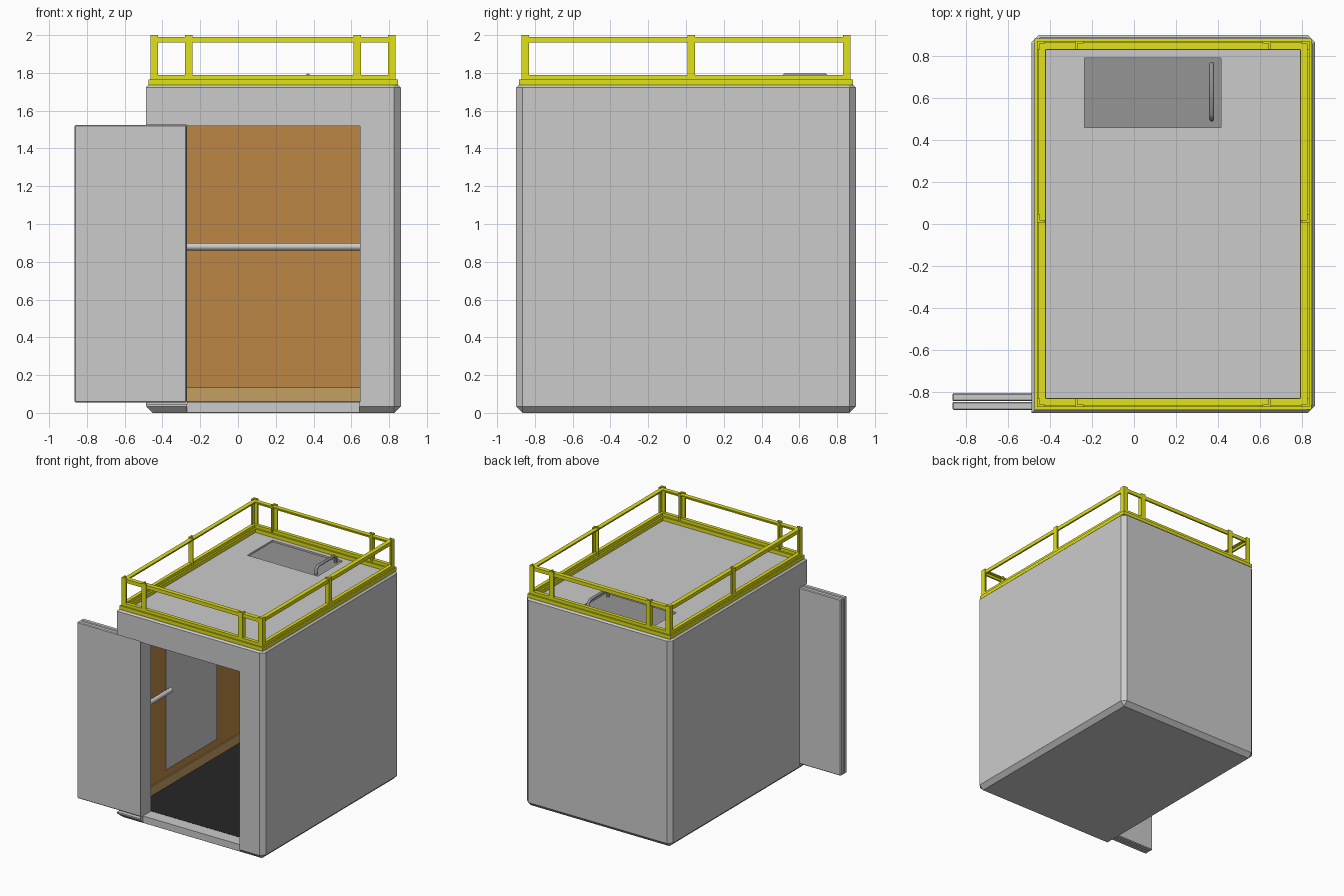
import bpy, bmesh
from mathutils import Vector

if "Cube" in bpy.data.objects:
    bpy.data.objects.remove(bpy.data.objects["Cube"])

def mat(name, r, g, b):
    m = bpy.data.materials.new(name)
    m.diffuse_color = (r, g, b, 1)
    m.use_nodes = True
    m.node_tree.nodes["Principled BSDF"].inputs["Base Color"].default_value = m.diffuse_color
    return m

YELLOW = mat("yellow_paint", 0.75, 0.75, 0.01)
BROWN = mat("brown_panel", 0.5, 0.24, 0.06)
TAN = mat("tan_trim", 0.55, 0.35, 0.12)
BLACK = mat("black_floor", 0.02, 0.02, 0.02)
DARK = mat("dark_grey", 0.3, 0.3, 0.3)

def finish(name, bm, material=None):
    bmesh.ops.recalc_face_normals(bm, faces=bm.faces)
    me = bpy.data.meshes.new(name)
    bm.to_mesh(me)
    bm.free()
    ob = bpy.data.objects.new(name, me)
    bpy.context.collection.objects.link(ob)
    if material:
        me.materials.append(material)
    return ob

def add_box(bm, x0, x1, y0, y1, z0, z1):
    vs = bmesh.ops.create_cube(bm, size=1)["verts"]
    for v in vs:
        v.co = Vector(((x0 + x1) / 2 + v.co.x * (x1 - x0),
                       (y0 + y1) / 2 + v.co.y * (y1 - y0),
                       (z0 + z1) / 2 + v.co.z * (z1 - z0)))

def box(name, dims, material=None, bevel=0):
    bm = bmesh.new()
    add_box(bm, *dims)
    if bevel:
        bmesh.ops.bevel(bm, geom=bm.edges[:], offset=bevel, segments=1, affect='EDGES')
    return finish(name, bm, material)

def ring(name, x0, x1, y0, y1, w, z0, z1, material):
    # rectangular frame of width w, mitred at the corners
    bm = bmesh.new()
    def loop(d, z):
        return [bm.verts.new(p) for p in ((x0 + d, y0 + d, z), (x1 - d, y0 + d, z),
                                          (x1 - d, y1 - d, z), (x0 + d, y1 - d, z))]
    loops = [loop(0, z0), loop(0, z1), loop(w, z1), loop(w, z0)]
    for a, b in zip(loops, loops[1:] + loops[:1]):
        for i in range(4):
            j = (i + 1) % 4
            bm.faces.new((a[i], a[j], b[j], b[i]))
    return finish(name, bm, material)

def angle_post(name, x, y, sx, sy, z0, z1, s=0.04, t=0.012):
    # L-section post, legs running from the outer corner (x, y) along sx, sy
    pts = [(0, 0), (s, 0), (s, t), (t, t), (t, s), (0, s)]
    bm = bmesh.new()
    f = bm.faces.new([bm.verts.new((x + a * sx, y + b * sy, z0)) for a, b in pts])
    r = bmesh.ops.extrude_face_region(bm, geom=[f])
    for v in r["geom"]:
        if isinstance(v, bmesh.types.BMVert):
            v.co.z = z1
    return finish(name, bm, YELLOW)

def tube(name, pts, r, material=None):
    cu = bpy.data.curves.new(name, 'CURVE')
    cu.dimensions = '3D'
    cu.bevel_depth = r
    cu.bevel_resolution = 2
    cu.use_fill_caps = True
    sp = cu.splines.new('POLY')
    sp.points.add(len(pts) - 1)
    for p, c in zip(sp.points, pts):
        p.co = (*c, 1)
    ob = bpy.data.objects.new(name, cu)
    bpy.context.collection.objects.link(ob)
    if material:
        cu.materials.append(material)
    return ob

X0, X1, Y0, Y1, ZT = -0.488, 0.862, -0.9, 0.9, 1.735

# cabin shell: chamfered block, square only at the front left edge
bm = bmesh.new()
add_box(bm, X0, X1, Y0, Y1, 0, ZT)
def is_top(e):
    return all(v.co.z > ZT - 1e-4 for v in e.verts)
def is_front_left(e):
    return all(v.co.x < X0 + 1e-4 and v.co.y < Y0 + 1e-4 for v in e.verts)
bmesh.ops.bevel(bm, geom=[e for e in bm.edges if not is_top(e) and not is_front_left(e)],
                offset=0.035, segments=1, affect='EDGES')
bmesh.ops.bevel(bm, geom=[e for e in bm.edges if is_top(e)],
                offset=0.013, segments=1, affect='EDGES')
shell = finish("cabin_shell", bm)

# hollow interior, doorway, door pocket, sill notch and hatch recess
IX0, IX1, IY0, IY1, IZ0, IZ1 = -0.445, 0.82, -0.76, 0.855, 0.05, 1.67
cuts = [(IX0, IX1, IY0, IY1, IZ0, IZ1),
        (-0.27, 0.645, -1, -0.7, 0.058, 1.52),
        (-1, -0.271, -1, -0.798, 0.046, 1.525),
        (-0.269, 0.644, -1, -0.866, -0.1, 0.1),
        (-0.235, 0.415, 0.46, 0.79, 1.715, 1.9)]
for i, c in enumerate(cuts):
    cutter = box("cutter", c)
    cutter.hide_render = True
    m = shell.modifiers.new("cut", 'BOOLEAN')
    m.operation = 'DIFFERENCE'
    m.solver = 'EXACT'
    m.object = cutter
    bpy.context.view_layer.objects.active = shell
    bpy.ops.object.modifier_apply(modifier=m.name)
    bpy.data.objects.remove(cutter)

# interior floor, wall panels and skirting
box("floor", (IX0, IX1, IY0, IY1, IZ0, 0.06), BLACK)
T = 0.015
for name, z0, z1, t, m in (("wall_panel", 0.06, IZ1, T, BROWN), ("skirting", 0.06, 0.135, T + 0.01, TAN)):
    box("left_" + name, (IX0, IX0 + t, IY0, IY1, z0, z1), m)
    box("right_" + name, (IX1 - t, IX1, IY0, IY1, z0, z1), m)
    box("back_" + name, (IX0 + t, IX1 - t, IY1 - t, IY1, z0, z1), m)

# mirror on the left wall
box("mirror", (IX0 + T, IX0 + T + 0.006, -0.34, 0.33, 0.2, 1.5))

# handrails around the walls, broken at the mirror
HX0, HX1, HY1, HZ = IX0 + 0.065, IX1 - 0.065, IY1 - 0.065, 0.88
tube("left_front_handrail", [(HX0, -0.7, HZ), (HX0, -0.34, HZ)], 0.02)
tube("left_back_handrail", [(HX0, 0.33, HZ), (HX0, HY1, HZ)], 0.02)
tube("back_handrail", [(HX0, HY1, HZ), (HX1, HY1, HZ)], 0.02)
tube("right_handrail", [(HX1, -0.7, HZ), (HX1, HY1, HZ)], 0.02)

# two sliding door leaves, open to the left
for name, y in (("outer_door", -0.886), ("inner_door", -0.844)):
    box(name, (-0.865, -0.272, y, y + 0.039, 0.055, 1.525), None, 0.006)

# roof hatch and its handle
box("roof_hatch", (-0.235, 0.415, 0.46, 0.79, 1.713, 1.722), DARK)
tube("hatch_handle", [(0.37, 0.5, 1.72), (0.37, 0.5, 1.765), (0.37, 0.525, 1.785),
                      (0.37, 0.735, 1.785), (0.37, 0.76, 1.765), (0.37, 0.76, 1.72)], 0.012, DARK)

# roof guard rail: stepped base frame, top rail
ring("guard_base", -0.474, 0.846, -0.883, 0.883, 0.055, ZT, 1.765, YELLOW)
ring("guard_kerb", -0.463, 0.835, -0.872, 0.872, 0.03, 1.765, 1.79, YELLOW)
RX0, RX1, RY = -0.463, 0.835, 0.872
ring("guard_top_rail", RX0 + 0.006, RX1 - 0.006, -RY + 0.006, RY - 0.006, 0.014, 1.96, 1.99, YELLOW)
ring("guard_top_flange", RX0 + 0.02, RX1 - 0.02, -RY + 0.02, RY - 0.02, 0.022, 1.98, 1.99, YELLOW)

# guard posts: corners, two on front and back, one on each side
for sy in (-1, 1):
    for x, sx in ((RX0, 1), (RX1, -1), (-0.28, 1), (0.652, -1)):
        angle_post("guard_post", x, sy * RY, sx, -sy, 1.77, 2.0)
for x, sx in ((RX0, 1), (RX1, -1)):
    angle_post("side_guard_post", x, 0.008, sx, 1, 1.77, 2.0)
